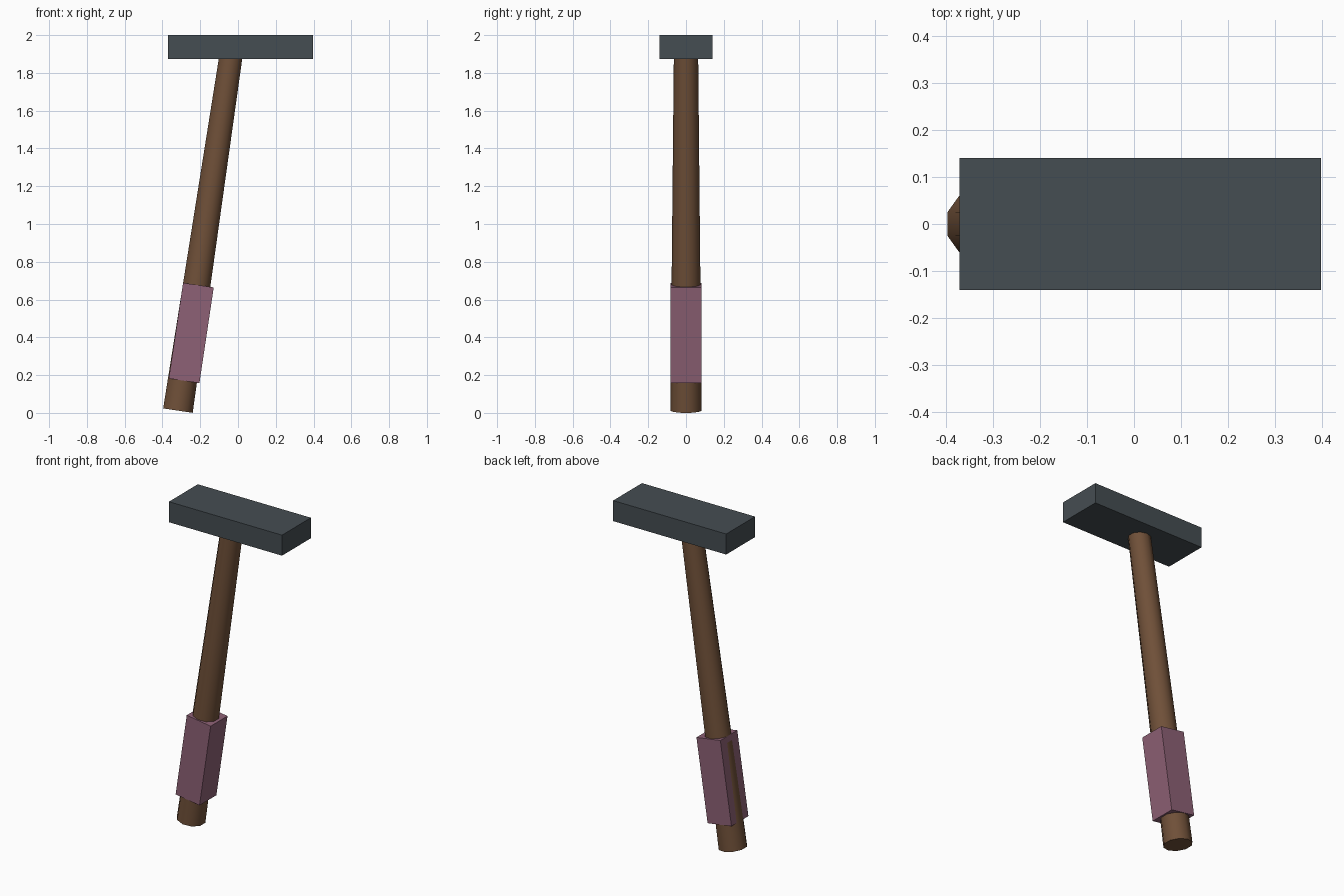
import bpy, math
from mathutils import Vector, Matrix

if "Cube" in bpy.data.objects:
    bpy.data.objects.remove(bpy.data.objects["Cube"])

TILT = math.radians(8.5)
BASE = Vector((-0.318, 0, 0.012))          # centre of the handle's lower end
AXIS = Vector((math.sin(TILT), 0, math.cos(TILT)))


def paint(obj, name, color):
    mat = bpy.data.materials.new(name)
    mat.diffuse_color = (*color, 1)
    mat.use_nodes = True
    mat.node_tree.nodes["Principled BSDF"].inputs["Base Color"].default_value = mat.diffuse_color
    obj.data.materials.append(mat)


def box(name, size, loc, tilt=0):
    bpy.ops.mesh.primitive_cube_add(size=1, location=loc)
    obj = bpy.context.object
    obj.name = name
    obj.data.transform(Matrix.Diagonal((*size, 1)))
    obj.rotation_euler.y = tilt
    return obj


# Tapered ten-sided handle, leaning toward +x, ending inside the head
length = 1.94
bpy.ops.mesh.primitive_cone_add(vertices=10, radius1=0.083, radius2=0.064, depth=length,
                                location=BASE + AXIS * length / 2, rotation=(0, TILT, 0))
handle = bpy.context.object
handle.name = "handle"
bpy.ops.object.shade_smooth_by_angle(angle=math.radians(40))
paint(handle, "wood", (0.16, 0.08, 0.04))

# Square grip, shifted slightly so the handle shows through its -x face
across = Vector((math.cos(TILT), 0, -math.sin(TILT)))
grip = box("grip", (0.164, 0.164, 0.512), BASE + AXIS * 0.417 + across * 0.009, TILT)
paint(grip, "grip_wrap", (0.27, 0.12, 0.18))

# Flat rectangular head
head = box("head", (0.768, 0.28, 0.126), (0.013, 0, 1.937))
paint(head, "dark_metal", (0.06, 0.075, 0.085))
